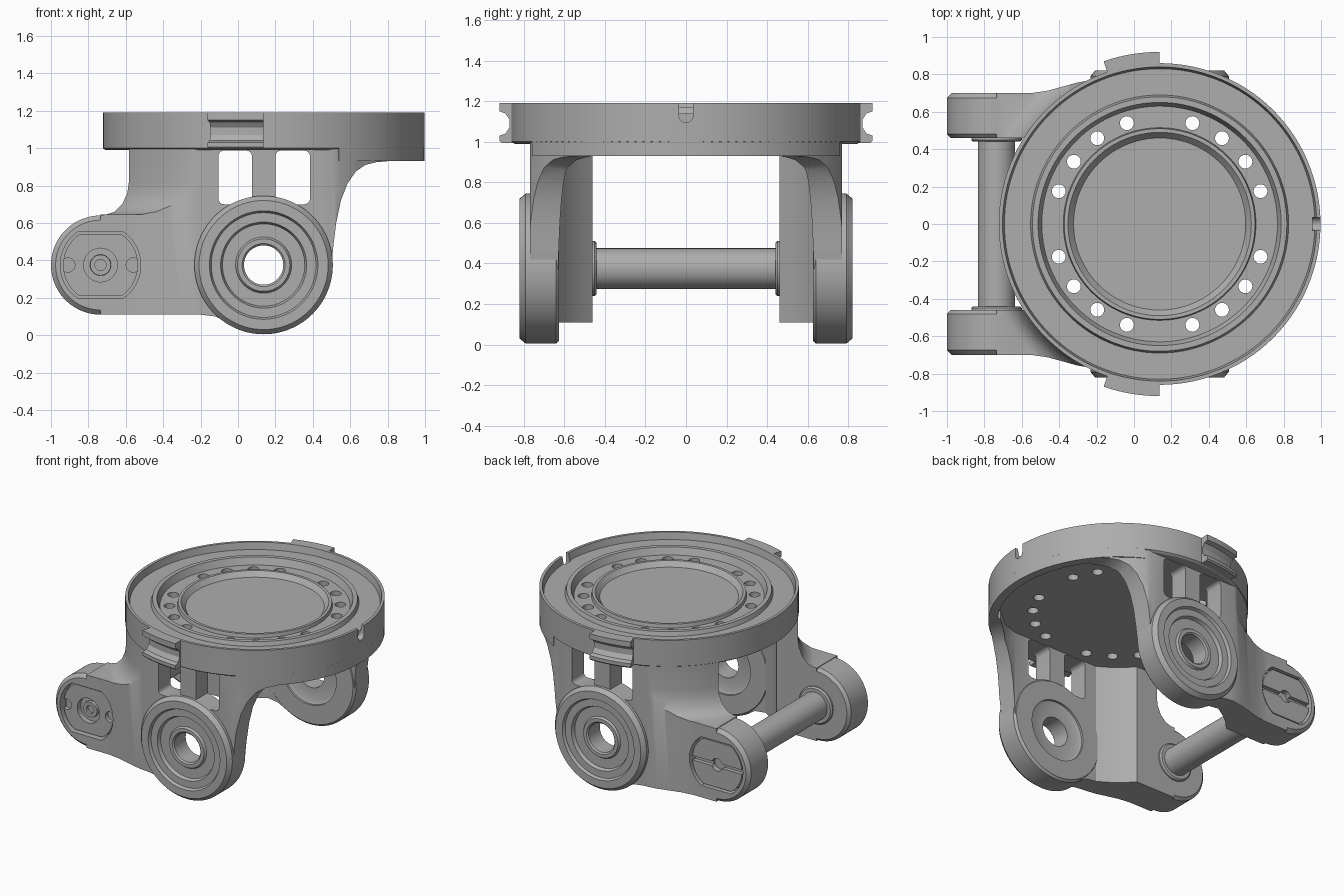
import bpy, bmesh, math
from mathutils import Vector

if "Cube" in bpy.data.objects:
    bpy.data.objects.remove(bpy.data.objects["Cube"])

grey = bpy.data.materials.new("plain_grey")
grey.use_nodes = True
grey.diffuse_color = (0.42, 0.42, 0.42, 1)
grey.node_tree.nodes["Principled BSDF"].inputs["Base Color"].default_value = (0.42, 0.42, 0.42, 1)

CX = 0.137            # shared x of turntable and hubs
AX, AZ = -0.735, 0.375  # axle centre


def to_object(name, bm):
    bmesh.ops.recalc_face_normals(bm, faces=bm.faces)
    me = bpy.data.meshes.new(name)
    bm.to_mesh(me)
    bm.free()
    me.materials.append(grey)
    ob = bpy.data.objects.new(name, me)
    bpy.context.collection.objects.link(ob)
    return ob


def prism(name, pts, axis, lo, hi):
    """Extrude a flat outline along one axis."""
    put = {"X": lambda a, b: (lo, a, b), "Y": lambda a, b: (a, lo, b), "Z": lambda a, b: (a, b, lo)}[axis]
    bm = bmesh.new()
    face = bm.faces.new([bm.verts.new(put(a, b)) for a, b in pts])
    new = bmesh.ops.extrude_face_region(bm, geom=[face])["geom"]
    move = Vector([(hi - lo) * (axis == k) for k in "XYZ"])
    bmesh.ops.translate(bm, verts=[v for v in new if isinstance(v, bmesh.types.BMVert)], vec=move)
    return to_object(name, bm)


def lathe(name, pts, axis, centre, start=0, sweep=360, steps=96):
    """Revolve (radius, height) points; outlines off the axis are closed."""
    bm = bmesh.new()
    a, b = math.cos(math.radians(start)), math.sin(math.radians(start))
    if axis == "Z":
        co = [(r * a, r * b, h) for r, h in pts]
    else:
        co = [(r, h, 0) for r, h in pts]
    vs = [bm.verts.new(Vector(c) + Vector(centre)) for c in co]
    es = [bm.edges.new(p) for p in zip(vs, vs[1:])]
    if pts[0][0] > 0:
        es.append(bm.edges.new((vs[-1], vs[0])))
    bmesh.ops.spin(bm, geom=vs + es, cent=centre, axis=(0, 0, 1) if axis == "Z" else (0, 1, 0),
                   angle=math.radians(sweep), steps=steps)
    bmesh.ops.remove_doubles(bm, verts=bm.verts, dist=1e-5)
    if sweep < 360:
        bmesh.ops.holes_fill(bm, edges=[e for e in bm.edges if e.is_boundary], sides=0)
    return to_object(name, bm)


def rod(x, z, r, lo, hi, name="cutter", steps=48):
    return lathe(name, [(0, lo), (r, lo), (r, hi), (0, hi)], "Y", (x, 0, z), steps=steps)


def boolean(ob, cutters, op="DIFFERENCE", keep=False):
    for c in cutters:
        m = ob.modifiers.new("cut", "BOOLEAN")
        m.operation, m.solver, m.object = op, "EXACT", c
    dg = bpy.context.evaluated_depsgraph_get()
    me = bpy.data.meshes.new_from_object(ob.evaluated_get(dg))
    ob.modifiers.clear()
    ob.data = me
    if not keep:
        for c in cutters:
            bpy.data.objects.remove(c)
    return ob


def flip_copy(ob, name):
    """Copy a part to the front (-y) side."""
    bm = bmesh.new()
    bm.from_mesh(ob.data)
    for v in bm.verts:
        v.co.y *= -1
    bmesh.ops.reverse_faces(bm, faces=bm.faces)
    me = bpy.data.meshes.new(name)
    bm.to_mesh(me)
    bm.free()
    me.materials.clear()
    me.materials.append(grey)
    new = bpy.data.objects.new(name, me)
    bpy.context.collection.objects.link(new)
    return new


def flat_circle(r, band):
    """Circle with flattened top and bottom, around the axle."""
    ang = [math.tau * i / 64 for i in range(64)]
    return [(AX + r * math.cos(t), AZ + max(-band, min(band, r * math.sin(t)))) for t in ang]


def rounded_rect(x0, x1, z0, z1, r):
    pts = []
    for cx, cz, a in ((x1 - r, z1 - r, 0), (x0 + r, z1 - r, 90), (x0 + r, z0 + r, 180), (x1 - r, z0 + r, 270)):
        for k in range(5):
            t = math.radians(a + 22.5 * k)
            pts.append((cx + r * math.cos(t), cz + r * math.sin(t)))
    return pts


# Turntable dish with stepped rings
dish = lathe("turntable", [
    (0, 0.99), (0.845, 0.99), (0.86, 1.0), (0.86, 1.19), (0.84, 1.19), (0.83, 1.14), (0.69, 1.14),
    (0.68, 1.17), (0.65, 1.17), (0.63, 1.12), (0.515, 1.12), (0.51, 1.145), (0.49, 1.145),
    (0.46, 1.11), (0, 1.11)], "Z", (CX, 0, 0), steps=128)
cuts = []
for i in range(20):
    if i % 5:
        t = math.radians(18 * i)
        cuts.append(lathe("hole", [(0, 0.9), (0.037, 0.9), (0.037, 1.3), (0, 1.3)], "Z",
                          (CX + 0.567 * math.cos(t), 0.567 * math.sin(t), 0), steps=24))
cuts.append(prism("notch", rounded_rect(-0.035, 0.035, 1.095, 1.3, 0.034), "X", 0.955, 1.1))
boolean(dish, cuts)

# Lower skirt on the open side of the rim
lathe("rim_skirt", [(0.80, 0.93), (0.86, 0.93), (0.86, 1.005), (0.80, 1.005)], "Z", (CX, 0, 0), -62, 124, 48)

# Grooved tabs on the rim
tab = lathe("back_tab", [
    (0.845, 0.995), (0.91, 0.995), (0.92, 1.005), (0.92, 1.03), (0.89, 1.04), (0.87, 1.07), (0.87, 1.11),
    (0.89, 1.14), (0.92, 1.15), (0.92, 1.19), (0.845, 1.19)], "Z", (CX, 0, 0), 90, 19, 12)
flip_copy(tab, "front_tab")

# Side wall: side outline intersected with plan outline
side = [(AX, 0.11), (AX, 1.0), (0.82, 1.0), (0.82, 0.932), (0.74, 0.925), (0.68, 0.91), (0.63, 0.875),
        (0.585, 0.81), (0.55, 0.72), (0.525, 0.6), (0.51, 0.48), (0.5, 0.375), (0.44, 0.18), (0.3, 0.06),
        (CX, 0.015), (0.03, 0.03), (-0.05, 0.065), (-0.12, 0.1), (-0.2, 0.11)]
plan = [(AX - 0.1, 0.46), (-0.41, 0.46), (-0.35, 0.525), (-0.28, 0.58), (-0.2, 0.63), (0.5, 0.63),
        (0.62, 0.59), (0.76, 0.47), (0.84, 0.49), (0.72, 0.625), (0.62, 0.705), (0.52, 0.77),
        (-0.22, 0.77), (-0.3, 0.757), (-0.38, 0.735), (-0.46, 0.713), (-0.55, 0.70), (AX - 0.1, 0.70)]
wall = prism("back_side_wall", side, "Y", 0.3, 0.9)
boolean(wall, [prism("plan", plan, "Z", -0.1, 1.2)], "INTERSECT")
shoulder = lathe("shoulder", [
    (0.855, 1.1), (0.855, 0.82), (0.862, 0.76), (0.885, 0.7), (0.92, 0.66), (0.96, 0.645), (1.5, 0.641),
    (1.5, 1.1)], "Z", (CX, 0, 0), steps=128)
windows = [prism("window", rounded_rect(a, b, 0.70, 0.987, 0.03), "Y", 0.4, 1)
           for a, b in ((-0.105, 0.075), (0.2, 0.385))]
boolean(wall, [shoulder, rod(CX, AZ, 0.3, 0.4, 1)] + windows)

# Rounded arm end around the axle, recessed together with the wall
arm = lathe("back_arm_end", [(0, 0.46), (0.245, 0.46), (0.265, 0.48), (0.265, 0.675), (0.24, 0.70), (0, 0.70)],
            "Y", (AX, 0, AZ))
recess = prism("recess", flat_circle(0.215, 0.178), "Y", 0.64, 0.9)
boolean(wall, [recess], keep=True)
boolean(arm, [recess])
flip_copy(wall, "front_side_wall")
flip_copy(arm, "front_arm_end")

# Ringed hub with a bore
hub = lathe("back_hub", [
    (0.355, 0.625), (0.37, 0.64), (0.37, 0.79), (0.345, 0.82), (0.29, 0.82), (0.28, 0.80), (0.23, 0.80),
    (0.22, 0.775), (0.15, 0.775), (0.14, 0.79), (0.115, 0.79), (0.105, 0.78), (0.105, 0.65), (0.2, 0.65),
    (0.22, 0.64), (0.22, 0.625)], "Y", (CX, 0, AZ))
flip_copy(hub, "front_hub")

# Axle with collars
lathe("axle", [(0, -0.5), (0.135, -0.5), (0.135, -0.45), (0.125, -0.44), (0.1, -0.44), (0.1, 0.44),
               (0.125, 0.44), (0.135, 0.45), (0.135, 0.5), (0, 0.5)], "Y", (AX, 0, AZ), steps=64)

# Back plug: slotted screw head
back_plug = prism("back_plug", flat_circle(0.2, 0.165), "Y", 0.6, 0.69)
slot = rounded_rect(AX - 0.3, AX + 0.3, AZ - 0.016, AZ + 0.016, 0.01)
boolean(back_plug, [prism("slot", slot, "Y", 0.66, 0.8), rod(AX, AZ, 0.045, 0.65, 0.8)])

# Front plug: round socket and two side notches
plug = prism("plug", flat_circle(0.2, 0.165), "Y", 0.6, 0.68)
boolean(plug, [rod(AX, AZ, 0.09, 0.63, 0.8)] + [rod(AX + s * 0.175, AZ, 0.038, 0.65, 0.8) for s in (-1, 1)])
flip_copy(plug, "front_plug")
bpy.data.objects.remove(plug)
ring = lathe("ring", [(0.03, 0.6), (0.06, 0.6), (0.055, 0.66), (0.03, 0.66)], "Y", (AX, 0, AZ), steps=32)
flip_copy(ring, "front_socket_ring")
bpy.data.objects.remove(ring)

# Smooth shading with crisp edges
for ob in bpy.context.collection.objects:
    if ob.type == "MESH" and grey.name in ob.data.materials:
        ob.data.shade_smooth()
        ob.data.set_sharp_from_angle(angle=math.radians(30))
